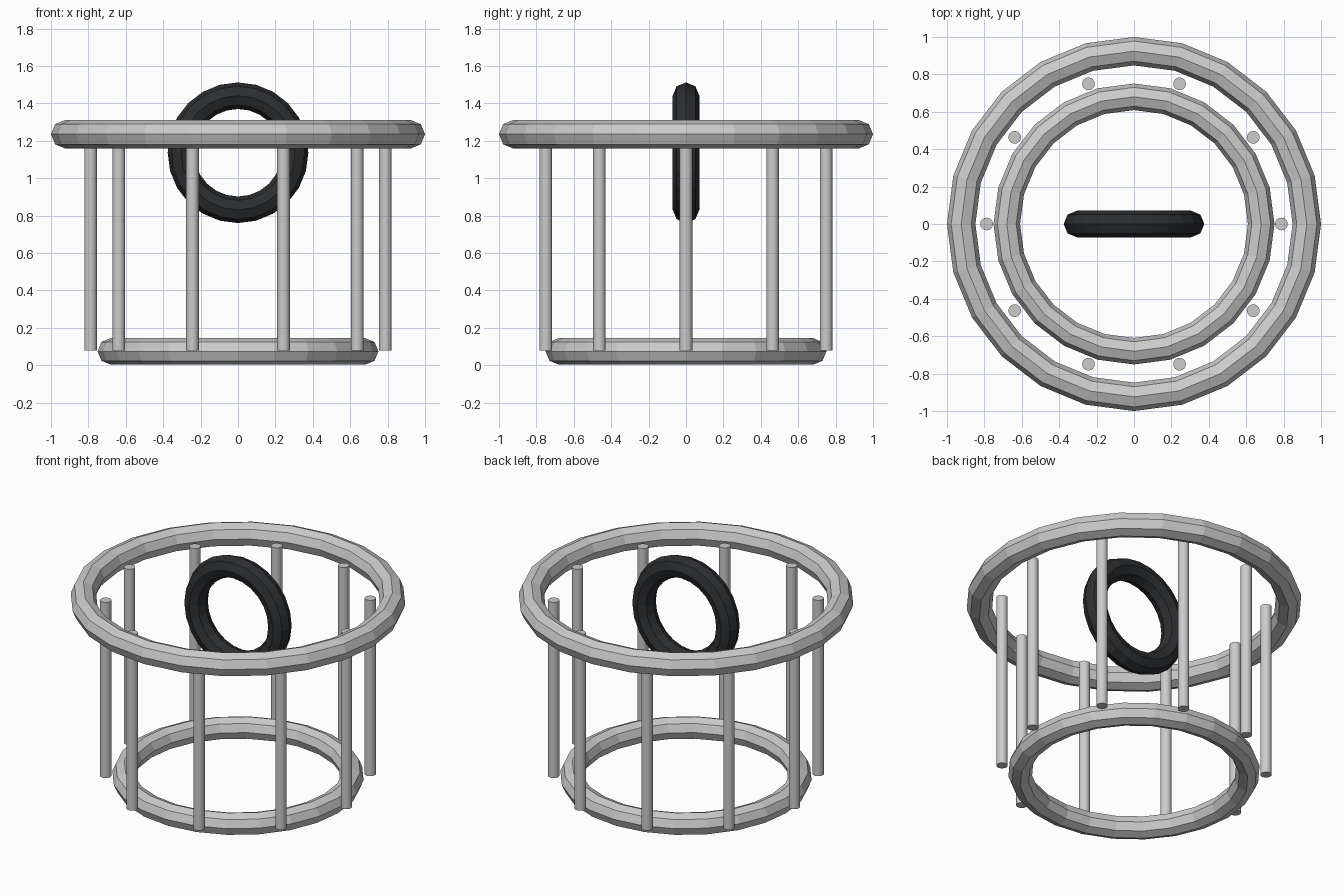
import bpy
from math import pi, cos, sin

if "Cube" in bpy.data.objects:
    bpy.data.objects.remove(bpy.data.objects["Cube"])


def ring(name, major, minor, z, rot=(0, 0, 0)):
    bpy.ops.mesh.primitive_torus_add(
        major_radius=major, minor_radius=minor, major_segments=24,
        minor_segments=8, location=(0, 0, z), rotation=rot)
    obj = bpy.context.object
    obj.name = name
    return obj


# Horizontal rings at the top and the base
ring("top_ring", 0.924, 0.076, 1.235)
ring("base_ring", 0.68, 0.071, 0.074)

# Dark upright ring floating in the middle
dark = bpy.data.materials.new("dark_grey")
dark.diffuse_color = (0.025, 0.027, 0.03, 1)
dark.use_nodes = True
dark.node_tree.nodes["Principled BSDF"].inputs["Base Color"].default_value = dark.diffuse_color
centre = ring("centre_ring", 0.305, 0.071, 1.136, (pi / 2, 0, 0))
centre.data.materials.append(dark)

# Ten upright bars between the rings
BOTTOM, TOP, RADIUS = 0.08, 1.235, 0.788
for i in range(10):
    a = i * pi / 5
    bpy.ops.mesh.primitive_cylinder_add(
        vertices=16, radius=0.034, depth=TOP - BOTTOM,
        location=(RADIUS * cos(a), RADIUS * sin(a), (TOP + BOTTOM) / 2))
    bar = bpy.context.object
    bar.name = f"upright_bar_{i + 1}"
    bpy.ops.object.shade_smooth_by_angle()
